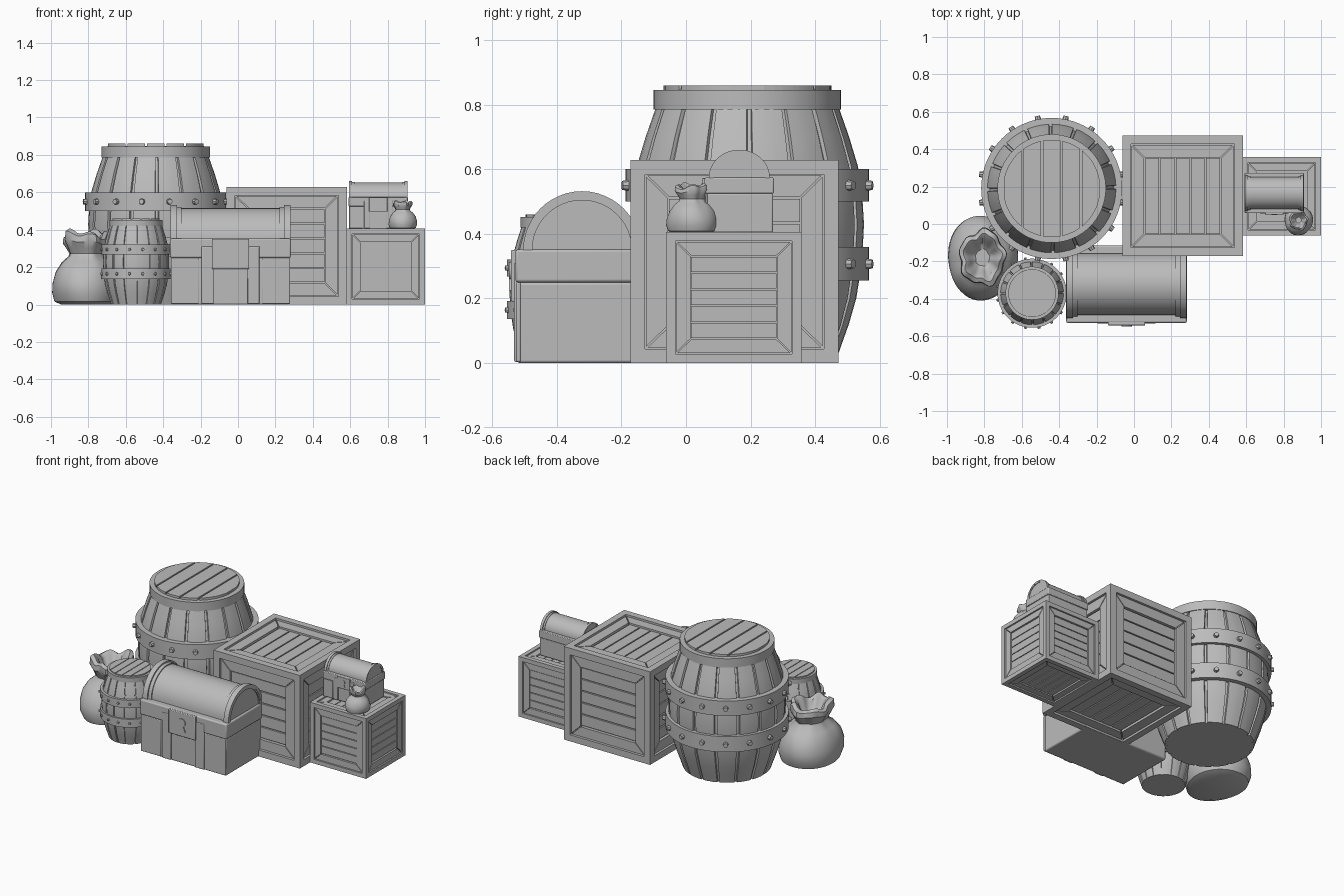
import bpy, bmesh, math
from mathutils import Matrix, Vector

cube = bpy.data.objects.get("Cube")
if cube:
    bpy.data.objects.remove(cube, do_unlink=True)

grey = bpy.data.materials.new("plain_grey")
grey.use_nodes = True
grey.diffuse_color = (0.5, 0.5, 0.5, 1)
grey.node_tree.nodes["Principled BSDF"].inputs["Base Color"].default_value = (0.5, 0.5, 0.5, 1)


def finish(name, bm, place, smooth=False, bevel=0):
    """Turn a bmesh into a placed object."""
    bmesh.ops.recalc_face_normals(bm, faces=bm.faces)
    bm.transform(place)
    mesh = bpy.data.meshes.new(name)
    bm.to_mesh(mesh)
    bm.free()
    mesh.materials.append(grey)
    ob = bpy.data.objects.new(name, mesh)
    bpy.context.collection.objects.link(ob)
    if bevel:
        mod = ob.modifiers.new("soft_edges", 'BEVEL')
        mod.width, mod.segments = bevel, 2
    if smooth:
        bpy.ops.object.select_all(action='DESELECT')
        bpy.context.view_layer.objects.active = ob
        ob.select_set(True)
        bpy.ops.object.shade_smooth_by_angle(angle=math.radians(35))
    return ob


def box(bm, lo, hi):
    lo, hi = Vector(lo), Vector(hi)
    bmesh.ops.create_cube(bm, size=1, matrix=Matrix.Translation((lo + hi) / 2)
                          @ Matrix.Diagonal((*(hi - lo), 1)))


def prism(bm, points, a, b, m=Matrix()):
    """Extrude a flat outline from height a to height b."""
    low = [bm.verts.new(m @ Vector((x, y, a))) for x, y in points]
    top = [bm.verts.new(m @ Vector((x, y, b))) for x, y in points]
    bm.faces.new(low[::-1])
    bm.faces.new(top)
    for i in range(len(points)):
        j = (i + 1) % len(points)
        bm.faces.new((low[i], low[j], top[j], top[i]))


def lathe(bm, rows, angles, radius, caps=True, loop=False):
    """Skin rings of points; radius(row, angle) gives (r, z)."""
    rings = []
    for row in rows:
        ring = []
        for a in angles:
            r, z = radius(row, a)
            ring.append(bm.verts.new((r * math.cos(a), r * math.sin(a), z)))
        rings.append(ring)
    n = len(angles)
    for k in range(len(rings) if loop else len(rings) - 1):
        p, q = rings[k], rings[(k + 1) % len(rings)]
        for i in range(n):
            bm.faces.new((p[i], p[(i + 1) % n], q[(i + 1) % n], q[i]))
    if caps:
        bm.faces.new(rings[0][::-1])
        bm.faces.new(rings[-1])


def turn(n):
    return [2 * math.pi * i / n for i in range(n)]


def barrel(prefix, place):
    staves = 16
    step = 2 * math.pi / staves
    parts = (0, 0.1, 0.12, 0.4, 0.7, 0.98)
    angles = [(s + f) * step for s in range(staves) for f in parts]

    # Bulging body with a sunken gap between staves
    def body(row, a):
        z, r = row
        frac = (a / step + 1e-6) % 1
        return (r - 0.013 if frac < 0.11 else r), z
    rows = [(0, .272), (.05, .289), (.12, .314), (.2, .337), (.31, .355), (.43, .361),
            (.53, .355), (.61, .342), (.7, .315), (.80, .28)]
    bm = bmesh.new()
    lathe(bm, rows, angles, body)
    finish(prefix + "_staves", bm, place, True)

    # Top rim and hoops
    bm = bmesh.new()
    for z0, z1, inner, outer in ((.785, .845, .255, .29), (.5, .6, .33, .377), (.255, .36, .33, .377)):
        lathe(bm, [(inner, z0), (outer, z0), (outer, z1), (inner, z1)], turn(64),
              lambda row, a: row, False, True)
    finish(prefix + "_hoops", bm, place, True)

    # Bolts round the hoops
    bm = bmesh.new()
    for z in (.307, .55):
        for a in turn(staves):
            m = (Matrix.Rotation(a + step / 2, 4, 'Z') @ Matrix.Translation((.382, 0, z))
                 @ Matrix.Rotation(math.pi / 2, 4, 'Y'))
            bmesh.ops.create_cone(bm, cap_ends=True, segments=8, radius1=.018, radius2=.014,
                                  depth=.026, matrix=m)
    finish(prefix + "_bolts", bm, place)

    # Lid boards, strips of one disc
    bm = bmesh.new()
    R, count = .26, 5
    wide = 2 * R / count
    for k in range(count):
        x0, x1 = -R + k * wide + .005, -R + (k + 1) * wide - .005
        xs = [x0 + (x1 - x0) * i / 10 for i in range(11)]
        arc = [(x, math.sqrt(R * R - x * x)) for x in xs]
        prism(bm, arc + [(x, -y) for x, y in reversed(arc)], .8, .86)
    lathe(bm, [(.258, .79), (.258, .848)], turn(48), lambda row, a: row)
    finish(prefix + "_lid", bm, place)


def crate(prefix, place):
    # Unit crate, half size 1, centred on the origin
    h, rim, panel, gap = 1, .86, .63, .012
    bm = bmesh.new()
    box(bm, (-.9,) * 3, (.9,) * 3)
    finish(prefix + "_core", bm, place)
    bm = bmesh.new()
    for axis in range(3):
        for s in (-1, 1):
            for t in (-1, 1):
                lo, hi = [-h] * 3, [h] * 3
                for k, sign in (((axis + 1) % 3, s), ((axis + 2) % 3, t)):
                    lo[k], hi[k] = sorted((sign * rim, sign * h))
                box(bm, lo, hi)
    finish(prefix + "_edge_beams", bm, place)

    bm = bmesh.new()
    q = math.pi / 2
    sides = [Matrix.Rotation(q * k, 4, 'Z') @ Matrix.Rotation(q, 4, 'X') for k in range(4)]
    for m in sides + [Matrix.Rotation(q, 4, 'Z'), Matrix.Rotation(q, 4, 'Z') @ Matrix.Rotation(2 * q, 4, 'X')]:
        # Mitred border
        for k in range(4):
            a, b = rim - gap, panel + gap
            outline = [(-a + gap, -a), (a - gap, -a), (b - gap, -b), (-b + gap, -b)]
            prism(bm, outline, .88, .965, m @ Matrix.Rotation(q * k, 4, 'Z'))
        # Inner boards
        wide = 2 * panel / 5
        for k in range(5):
            y = -panel + k * wide
            box_pts = [(-panel, y + gap), (panel, y + gap), (panel, y + wide - gap), (-panel, y + wide - gap)]
            prism(bm, box_pts, .88, .935, m)
    finish(prefix + "_boards", bm, place)


def chest(prefix, place, bevel):
    w, d, r = .315, .2, .165
    bm = bmesh.new()
    box(bm, (-w, -d, 0), (w, d, .25))
    box(bm, (-w - .008, -d - .006, .25), (w + .008, d + .006, .352))
    finish(prefix + "_base", bm, place, True, bevel)

    # Front straps, corner plates and lock plate
    bm = bmesh.new()
    for s in (-1, 1):
        x0, x1 = sorted((s * .09, s * .155))
        box(bm, (x0, -d - .01, .004), (x1, -d + .01, .31))
        x0, x1 = sorted((s * .17, s * .318))
        box(bm, (x0, -d - .004, .004), (x1, -d + .01, .25))
    box(bm, (-.1, -d - .02, .19), (.1, -d + .01, .35))
    finish(prefix + "_front_plates", bm, place, True, bevel / 2)

    # Keyhole on the lock plate
    up = Matrix.Rotation(math.pi / 2, 4, 'X')
    bm = bmesh.new()
    hole = [(.028 * math.sin(a), .285 - .028 * math.cos(a)) for a in
            [math.radians(30 + 15 * i) for i in range(21)]]
    prism(bm, hole + [(-.028, .225), (.028, .225)], d + .018, d + .026, up)
    finish(prefix + "_keyhole", bm, place)

    # Half-round lid with a raised hoop at each end
    side = Matrix(((0, 0, 1, 0), (1, 0, 0, 0), (0, 1, 0, .35), (0, 0, 0, 1)))

    def arch(rad):
        return [(rad * math.cos(math.pi * i / 24), rad * math.sin(math.pi * i / 24)) for i in range(25)]
    bm = bmesh.new()
    prism(bm, arch(r), -w + .005, w - .005, side)
    finish(prefix + "_lid", bm, place, True)
    bm = bmesh.new()
    for s in (-1, 1):
        for a, b, rad in ((.262, .318, .172), (.285, .32, .182)):
            a, b = sorted((s * a, s * b))
            prism(bm, arch(rad) + arch(rad - .018)[::-1], a, b, side)
    finish(prefix + "_lid_hoops", bm, place, True)


def sack(name, place):
    # Unit sack: round body, tied neck, ruffled mouth folded inward
    rows = [(.72, 0), (.92, .04), (1, .16), (.99, .3), (.9, .45), (.72, .58), (.52, .66), (.49, .7),
            (.56, .77), (.66, .86), (.64, .95), (.53, .98), (.42, .93), (.33, .8), (.2, .74)]

    def shape(row, a):
        r, z = row
        fold = max(0, z - .4)
        r *= 1 + .025 * math.sin(3 * a + 5 * z) + .13 * fold * math.sin(5 * a + 1) + .08 * fold * math.sin(9 * a)
        return r, z + .12 * max(0, z - .7) * (math.sin(2 * a) + math.sin(5 * a + 2))
    bm = bmesh.new()
    lathe(bm, rows, turn(48), shape)
    finish(name, bm, place, True)


def put(x, y, z, sx, sy, sz):
    return Matrix.Translation((x, y, z)) @ Matrix.Diagonal((sx, sy, sz, 1))


barrel("large_barrel", put(-.44, .19, 0, 1, 1, 1))
barrel("small_barrel", put(-.545, -.37, 0, .49, .49, .535))
crate("large_crate", put(.26, .15, .314, .322, .322, .314))
crate("small_crate", put(.79, .148, .203, .21, .21, .203))
chest("large_chest", put(-.04, -.322, 0, 1, 1, 1), .008)
chest("small_chest", put(.75, .165, .405, .49, .52, .48), .004)
sack("large_sack", put(-.81, -.18, 0, .187, .226, .39))
sack("small_sack", put(.88, .02, .403, .076, .08, .15))
